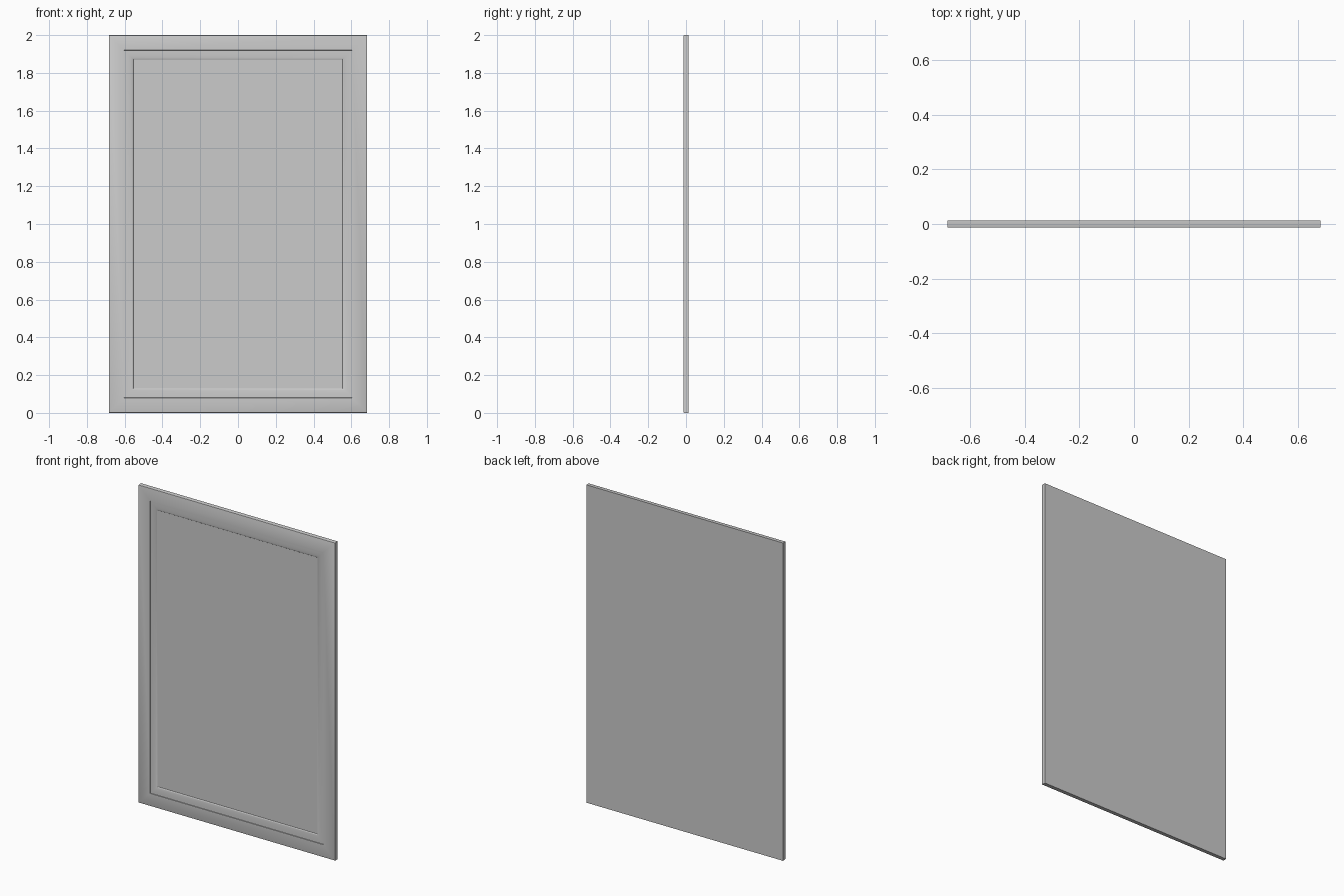
import bpy, bmesh, math

if "Cube" in bpy.data.objects:
    bpy.data.objects.remove(bpy.data.objects["Cube"])

HALF_W, HEIGHT, HALF_T = 0.684, 2.0, 0.0135

# Cross-section from back to centre of the front: (inset from outer edge, y)
profile = [(0.0, HALF_T), (0.0, -HALF_T + 0.004), (0.0012, -HALF_T + 0.0012),
           (0.004, -HALF_T), (0.08, -HALF_T), (0.081, -HALF_T + 0.003)]

# Rounded moulding falling towards the recessed field
for i in range(1, 7):
    a = math.radians(90 * i / 6)
    profile.append((0.081 + 0.049 * math.sin(a),
                    -HALF_T + 0.003 + 0.008 * (1 - math.cos(a))))


def ring(bm, inset, y):
    w = HALF_W - inset
    return [bm.verts.new((x, y, z)) for x, z in
            ((-w, inset), (w, inset), (w, HEIGHT - inset), (-w, HEIGHT - inset))]


# Panel built as mitred rectangular rings
bm = bmesh.new()
rings = [ring(bm, d, y) for d, y in profile]
for a, b in zip(rings, rings[1:]):
    for i in range(4):
        j = (i + 1) % 4
        bm.faces.new((a[i], a[j], b[j], b[i]))

# Flat back and recessed centre field
bm.faces.new(rings[0][::-1])
bm.faces.new(rings[-1])
bmesh.ops.recalc_face_normals(bm, faces=bm.faces[:])

mesh = bpy.data.meshes.new("framed_panel")
bm.to_mesh(mesh)
bm.free()
panel = bpy.data.objects.new("framed_panel", mesh)
bpy.context.collection.objects.link(panel)

bpy.context.view_layer.objects.active = panel
panel.select_set(True)
bpy.ops.object.shade_smooth_by_angle(angle=math.radians(30))
